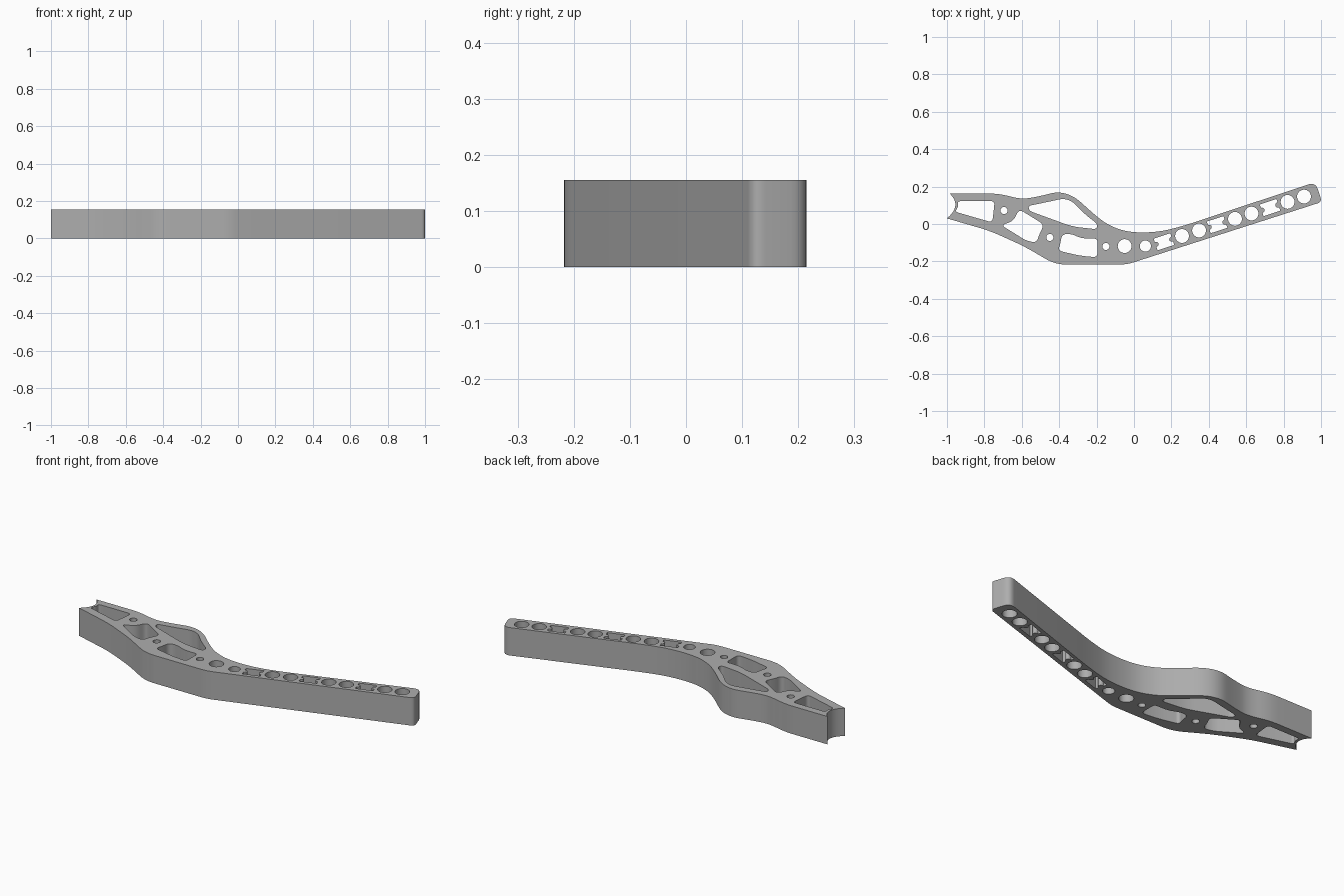
import bpy, bmesh, math
from mathutils import Vector

cube = bpy.data.objects.get("Cube")
if cube:
    bpy.data.objects.remove(cube, do_unlink=True)

HEIGHT = 0.155


def rounded(corners, steps=8):
    """Closed outline from (x, y, cut) corners, each cut replaced by a smooth bend."""
    out, n = [], len(corners)
    for i, (x, y, cut) in enumerate(corners):
        p = Vector((x, y))
        if cut == 0:
            out.append(p)
            continue
        ends = []
        for q in (corners[i - 1], corners[(i + 1) % n]):
            edge = Vector(q[:2]) - p
            limit = edge.length * (0.5 if q[2] else 1.0)
            ends.append(p + edge.normalized() * min(cut, limit))
        a, b = ends
        for k in range(steps + 1):
            t = k / steps
            out.append(a * (1 - t) ** 2 + p * 2 * t * (1 - t) + b * t * t)
    return out


def circle(x, y, r, n=32):
    return [Vector((x + r * math.cos(math.tau * k / n),
                    y + r * math.sin(math.tau * k / n))) for k in range(n)]


def slot(x, y, length=0.094, width=0.066, boss=0.014, angle=0.318):
    """Tilted rectangular slot with a round boss on each short end."""
    pts = []
    for s in (1, -1):
        pts.append(Vector((s * length / 2, -s * width / 2)))
        for k in range(9):
            a = math.pi * k / 8
            pts.append(Vector((s * (length / 2 - boss * 1.2 * math.sin(a)),
                               -s * boss * math.cos(a))))
        pts.append(Vector((s * length / 2, s * width / 2)))
    c, d = math.cos(angle), math.sin(angle)
    return [Vector((x + p.x * c - p.y * d, y + p.x * d + p.y * c)) for p in pts]


# Outer silhouette, starting at the upper corner of the notched end
outline = rounded([
    (-0.985, 0.163, 0), (-0.72, 0.163, 0.06), (-0.61, 0.133, 0.06),
    (-0.53, 0.142, 0.1), (-0.36, 0.185, 0.11), (-0.2, 0.04, 0.07),
    (-0.13, -0.01, 0.1), (-0.03, -0.045, 0.1), (0.12, -0.045, 0.1),
    (0.25, -0.015, 0.1), (0.97, 0.224, 0.04), (1.005, 0.118, 0.025),
    (-0.04, -0.217, 0.04), (-0.42, -0.217, 0.06), (-0.59, -0.118, 0.06),
    (-0.77, -0.037, 0.06), (-1.0, 0.03, 0), (-0.918, 0.098, 1),
])

# Large weight-saving pockets
pockets = [rounded(c) for c in (
    [(-0.945, 0.122, 0.02), (-0.745, 0.122, 0.02), (-0.757, 0.008, 0.025),
     (-0.958, 0.066, 0.02), (-0.937, 0.095, 0.02)],
    [(-0.615, 0.08, 0.03), (-0.48, -0.004, 0.03), (-0.505, -0.05, 0.03),
     (-0.52, -0.1, 0.025), (-0.575, -0.09, 0.03), (-0.71, -0.006, 0.025),
     (-0.645, 0.015, 0.03)],
    [(-0.565, 0.097, 0.02), (-0.46, 0.118, 0.06), (-0.35, 0.143, 0.06),
     (-0.27, 0.058, 0.05), (-0.195, 0.0, 0.02), (-0.2, -0.028, 0.02),
     (-0.33, -0.014, 0.05), (-0.45, 0.03, 0.05), (-0.56, 0.07, 0.02)],
    [(-0.385, -0.055, 0.025), (-0.335, -0.052, 0.03), (-0.28, -0.078, 0.04),
     (-0.195, -0.078, 0.02), (-0.195, -0.178, 0.025), (-0.29, -0.17, 0.05),
     (-0.405, -0.142, 0.02), (-0.393, -0.1, 0.02)],
)]

# Round holes: small bolts, then the larger row along the arm
holes = [circle(x, y, 0.019) for x, y in
         ((-0.695, 0.072), (-0.45, -0.072), (-0.15, -0.12))]
holes += [circle(-0.05, -0.118, 0.037), circle(0.061, -0.118, 0.03)]
holes += [circle(x, -0.064 + (x - 0.257) * 0.323, 0.037)
          for x in (0.257, 0.348, 0.54, 0.628, 0.821, 0.909)]
slots = [slot(x, -0.064 + (x - 0.257) * 0.323) for x in (0.16, 0.444, 0.727)]

# Filled profile with holes, extruded to full height
profile = bpy.data.curves.new("arm_plate", "CURVE")
profile.dimensions = "2D"
profile.fill_mode = "BOTH"
profile.extrude = HEIGHT / 2
for loop in [outline] + pockets + holes + slots:
    spline = profile.splines.new("POLY")
    spline.points.add(len(loop) - 1)
    for point, co in zip(spline.points, loop):
        point.co = (co.x, co.y, 0, 1)
    spline.use_cyclic_u = True

arm = bpy.data.objects.new("arm_plate", profile)
bpy.context.collection.objects.link(arm)
bpy.ops.object.select_all(action="DESELECT")
arm.select_set(True)
bpy.context.view_layer.objects.active = arm
bpy.ops.object.convert(target="MESH")
arm = bpy.context.object

# Weld walls to caps and rest the plate on the ground
bm = bmesh.new()
bm.from_mesh(arm.data)
bmesh.ops.remove_doubles(bm, verts=bm.verts, dist=0.0002)
bmesh.ops.recalc_face_normals(bm, faces=bm.faces)
bmesh.ops.translate(bm, verts=bm.verts, vec=(0, 0, HEIGHT / 2))
bm.to_mesh(arm.data)
bm.free()
bpy.ops.object.shade_smooth_by_angle(angle=math.radians(30))

# Single grey finish
grey = bpy.data.materials.new("plain_grey")
grey.use_nodes = True
color = (0.42, 0.42, 0.42, 1)
grey.diffuse_color = color
grey.node_tree.nodes["Principled BSDF"].inputs["Base Color"].default_value = color
arm.data.materials.clear()
arm.data.materials.append(grey)
